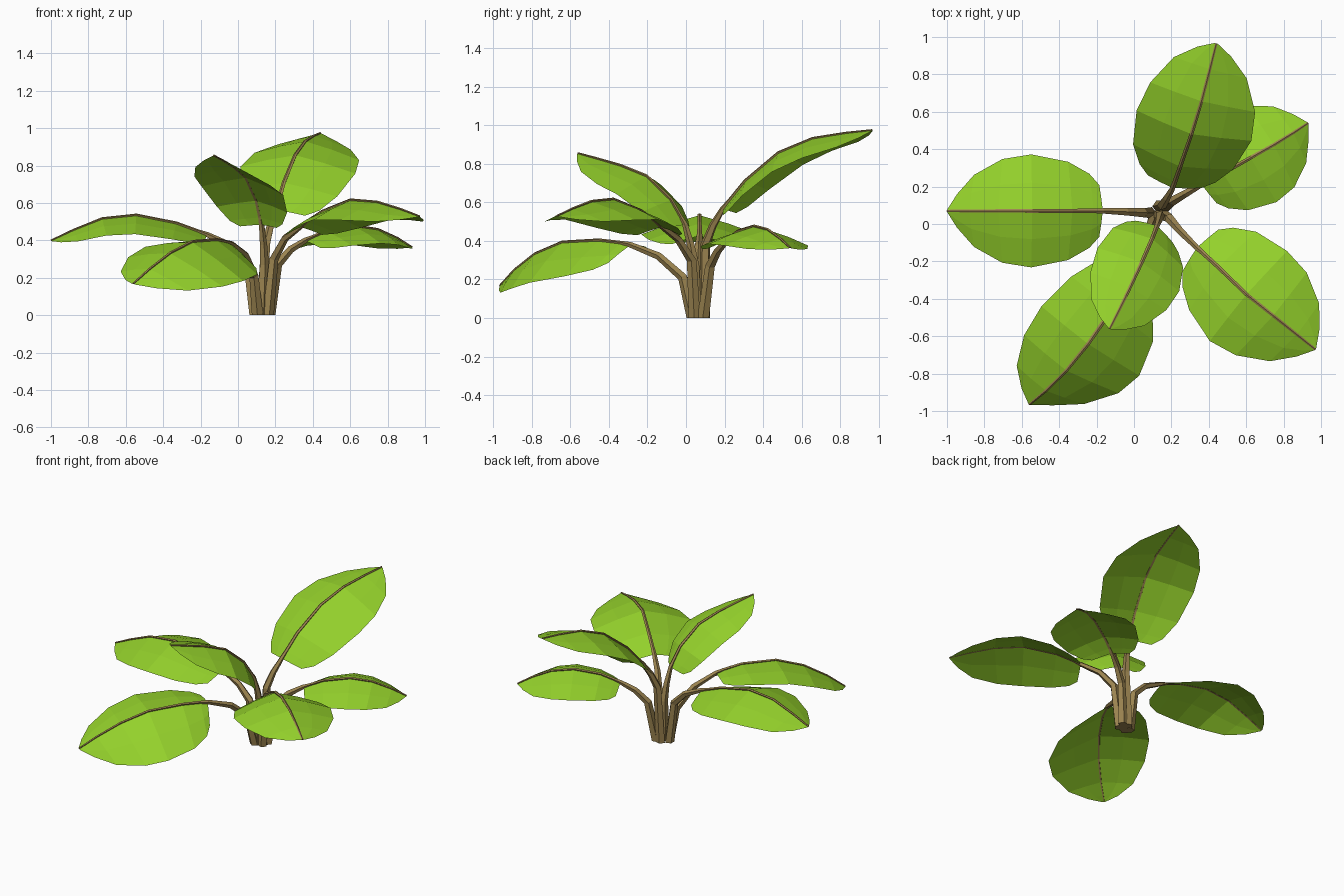
import bpy, bmesh, math
from mathutils import Vector

if "Cube" in bpy.data.objects:
    bpy.data.objects.remove(bpy.data.objects["Cube"])


def material(name, rgb):
    m = bpy.data.materials.new(name)
    m.diffuse_color = (*rgb, 1)
    m.use_nodes = True
    m.node_tree.nodes["Principled BSDF"].inputs["Base Color"].default_value = m.diffuse_color
    return m


GREEN = material("leaf green", (0.295, 0.635, 0.024))
BROWN = material("stem brown", (0.33, 0.23, 0.08))

# blade stations along the rib: (fraction of length, half width)
BLADE = [(0.0, 0.14), (0.06, 0.20), (0.2, 0.265), (0.45, 0.305),
         (0.66, 0.28), (0.85, 0.195), (0.95, 0.09), (1.0, 0.008)]


def smooth_path(pts, steps=8):
    """Catmull-Rom samples through the points."""
    p = [2 * pts[0] - pts[1]] + pts + [2 * pts[-1] - pts[-2]]
    out = []
    for i in range(1, len(p) - 2):
        a, b, c, d = p[i - 1:i + 3]
        for k in range(steps):
            t = k / steps
            out.append(0.5 * (2 * b + (c - a) * t + (2 * a - 5 * b + 4 * c - d) * t * t
                              + (3 * b - a - 3 * c + d) * t ** 3))
    return out + [pts[-1]]


def at_fraction(path, u):
    """Point at a fraction of the path length."""
    lens = [(b - a).length for a, b in zip(path, path[1:])]
    left = u * sum(lens)
    for a, b, l in zip(path, path[1:], lens):
        if left <= l:
            return a.lerp(b, left / l)
        left -= l
    return path[-1].copy()


def add_object(name, bm, mat):
    bmesh.ops.recalc_face_normals(bm, faces=bm.faces)
    me = bpy.data.meshes.new(name)
    bm.to_mesh(me)
    bm.free()
    me.materials.append(mat)
    ob = bpy.data.objects.new(name, me)
    bpy.context.collection.objects.link(ob)


def bridge(bm, rows, closed):
    for r, s in zip(rows, rows[1:]):
        n = len(r)
        for j in range(n if closed else n - 1):
            k = (j + 1) % n
            bm.faces.new((r[j], r[k], s[k], s[j]))


def leaf(name, coords, start, width=1.0, droop=0.33, tilt=0.0):
    """Stem with rib along the points, blade from point number 'start' to the tip."""
    pts = [Vector(c) for c in coords]
    blade_path = smooth_path(pts)[start * 8:]
    rib = [at_fraction(blade_path, u) for u, w in BLADE]
    heading = pts[-1] - pts[start]
    heading.z = 0
    lat = Vector((0, 0, 1)).cross(heading.normalized())
    line = pts[:start] + rib
    last = len(line) - 1

    def normal(i):
        t = line[min(i + 1, last)] - line[max(i - 1, 0)]
        return t.normalized().cross(lat).normalized()

    # stem that thins out into a low ridge on top of the blade
    bm = bmesh.new()
    rows = []
    for i, p in enumerate(line):
        n = normal(i)
        if i == 0:
            n.z = 0
            n.normalize()
        if i <= start:
            r = flat = 0.032 - 0.017 * i / start
        else:
            r = 0.014 - 0.008 * (i - start) / (last - start)
            flat = r * 0.7
        rows.append([bm.verts.new(p + lat * (r * math.cos(a)) + n * (flat * math.sin(a)))
                     for a in (math.tau * (k + 0.25) / 5 for k in range(5))])
    bridge(bm, rows, True)
    bm.faces.new(rows[0])
    bm.faces.new(rows[-1])
    add_object(name + "_stem", bm, BROWN)

    # blade, folded down along the rib
    bm = bmesh.new()
    rows = []
    for i, (u, w) in enumerate(BLADE):
        n = normal(start + i)
        w *= width
        base = rib[i] - n * (0.004 - 0.002 * u)
        rows.append([bm.verts.new(base + lat * (s * w)
                                  + n * (w * (tilt * s - droop * abs(s) ** 1.2)))
                     for s in (-1, -0.5, 0, 0.5, 1)])
    bridge(bm, rows, False)
    add_object(name + "_blade", bm, GREEN)


leaf("left_leaf", [(0.087, 0.06, 0), (0.05, 0.06, 0.28), (-0.04, 0.065, 0.37), (-0.165, 0.07, 0.43),
                   (-0.37, 0.07, 0.505), (-0.57, 0.07, 0.537), (-0.75, 0.07, 0.51),
                   (-1.0, 0.07, 0.40)], 3, 0.99)
leaf("front_right_leaf", [(0.16, 0.045, 0), (0.19, 0.03, 0.3), (0.25, -0.04, 0.41),
                          (0.335, -0.125, 0.475), (0.44, -0.22, 0.55), (0.6, -0.375, 0.617),
                          (0.77, -0.51, 0.60), (0.97, -0.67, 0.53)], 3, 1.04)
leaf("back_right_leaf", [(0.168, 0.09, 0), (0.21, 0.125, 0.27), (0.28, 0.165, 0.35),
                         (0.36, 0.21, 0.40), (0.5, 0.285, 0.46), (0.66, 0.375, 0.477),
                         (0.8, 0.455, 0.44), (0.93, 0.54, 0.365)], 3, 0.9)
leaf("back_leaf", [(0.13, 0.095, 0), (0.15, 0.1, 0.38), (0.175, 0.14, 0.48), (0.205, 0.19, 0.565),
                   (0.265, 0.36, 0.77), (0.32, 0.52, 0.88), (0.37, 0.69, 0.94),
                   (0.44, 0.965, 0.975)], 3, 1.04, 0.29, 0.07)
leaf("front_leaf", [(0.13, 0.05, 0), (0.14, 0.045, 0.27), (0.135, 0.025, 0.38), (0.125, -0.005, 0.485),
                    (0.08, -0.12, 0.675), (0.02, -0.25, 0.76), (-0.05, -0.4, 0.81),
                    (-0.13, -0.56, 0.855)], 3, 0.81, 0.33, -0.11)
leaf("front_left_leaf", [(0.105, 0.035, 0), (0.085, -0.015, 0.21), (0.04, -0.14, 0.32),
                         (-0.03, -0.29, 0.38), (-0.12, -0.46, 0.405), (-0.26, -0.66, 0.39),
                         (-0.41, -0.835, 0.3), (-0.56, -0.965, 0.17)], 3, 1.05, 0.37, -0.29)
